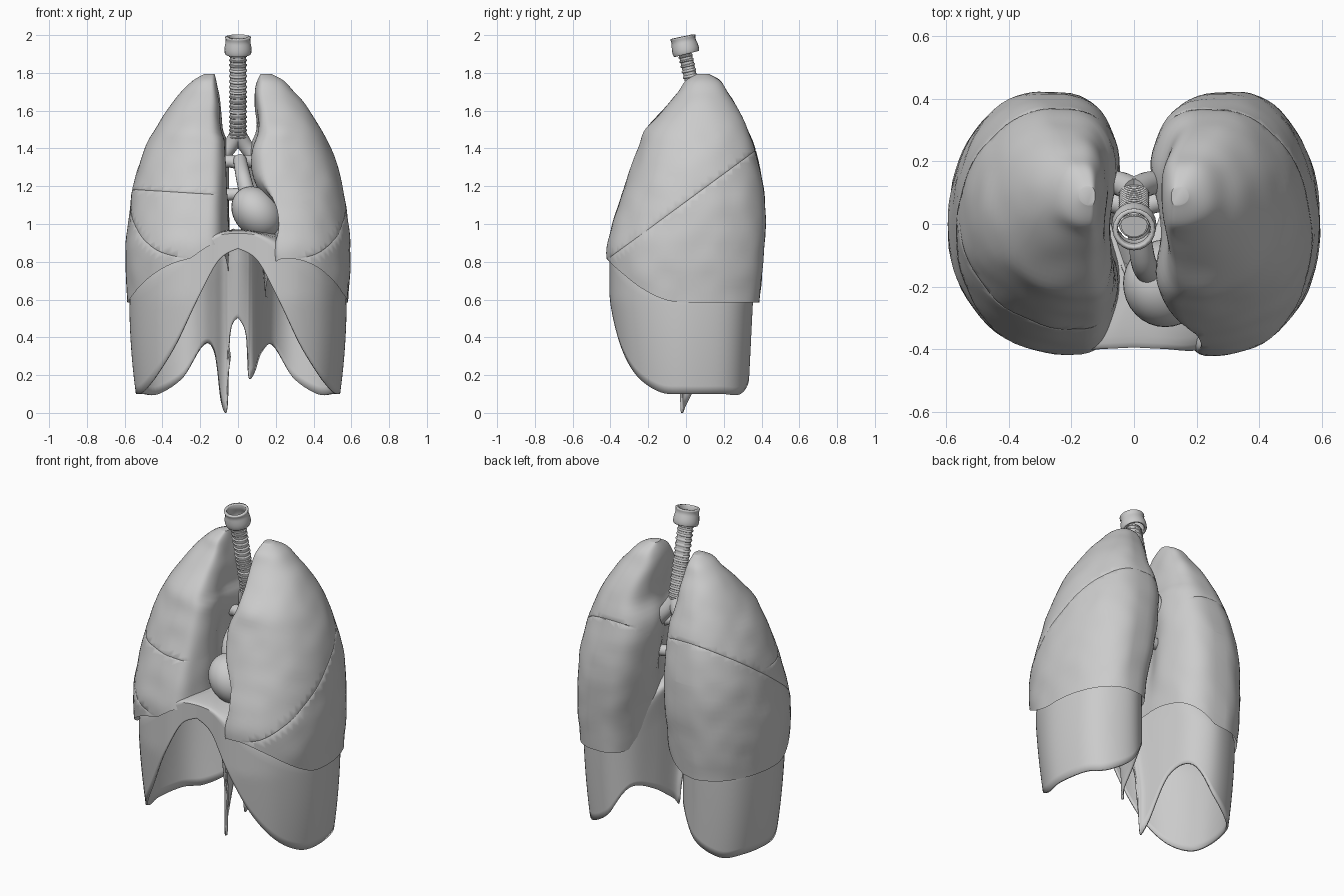
import bpy, bmesh, math
from mathutils import Vector, noise

cube = bpy.data.objects.get("Cube")
if cube:
    bpy.data.objects.remove(cube, do_unlink=True)

grey = bpy.data.materials.new("light_grey")
grey.use_nodes = True
tone = (0.6, 0.6, 0.6, 1)
grey.diffuse_color = tone
grey.node_tree.nodes["Principled BSDF"].inputs["Base Color"].default_value = tone


def finish(name, bm, angle=40):
    bmesh.ops.recalc_face_normals(bm, faces=bm.faces)
    mesh = bpy.data.meshes.new(name)
    bm.to_mesh(mesh)
    bm.free()
    obj = bpy.data.objects.new(name, mesh)
    bpy.context.collection.objects.link(obj)
    mesh.materials.append(grey)
    bpy.ops.object.select_all(action='DESELECT')
    obj.select_set(True)
    bpy.context.view_layer.objects.active = obj
    bpy.ops.object.shade_smooth_by_angle(angle=math.radians(angle))
    return obj


def loft(bm, rings, cap_start=False, cap_end=False):
    rows = [[bm.verts.new(p) for p in ring] for ring in rings]
    n = len(rows[0])
    for low, high in zip(rows, rows[1:]):
        for i in range(n):
            j = (i + 1) % n
            bm.faces.new((low[i], low[j], high[j], high[i]))
    if cap_start:
        bm.faces.new(rows[0])
    if cap_end:
        bm.faces.new(rows[-1])


def spline(points, steps):
    """Catmull-Rom through points of any dimension."""
    out = []
    last = len(points) - 1
    for i in range(last):
        a, b, c, d = (points[max(0, min(last, k))] for k in range(i - 1, i + 3))
        for s in range(steps):
            t = s / steps
            out.append([q + t * (r - p) / 2
                        + t * t * (2 * p - 5 * q + 4 * r - e) / 2
                        + t * t * t * (3 * q - p - 3 * r + e) / 2
                        for p, q, r, e in zip(a, b, c, d)])
    out.append(list(points[-1]))
    return out


def lookup(table, z):
    if z <= table[0][0]:
        return table[0][1]
    for (z0, v0), (z1, v1) in zip(table, table[1:]):
        if z <= z1:
            return v0 + (v1 - v0) * (z - z0) / (z1 - z0)
    return table[-1][1]


def smooth_table(points):
    return spline(points, 6)


def bell(v, centre, width):
    return math.exp(-((v - centre) / width) ** 2)


def dome_ring(rim, centre, f):
    """Shrink a rim toward a raised centre along a quarter ellipse."""
    ring = []
    for p in rim:
        q = centre.lerp(p, f)
        q.z = p.z + (centre.z - p.z) * math.sqrt(1 - f * f)
        ring.append(q)
    return ring


# Lung outlines by height: outer side, front, back, and each inner side
OUTER = smooth_table([(.6, .585), (.8, .597), (1, .584), (1.2, .555), (1.4, .492),
                      (1.6, .38), (1.7, .3), (1.76, .24), (1.795, .175)])
FRONT = smooth_table([(.6, -.39), (.85, -.42), (1, -.39), (1.2, -.325), (1.4, -.255),
                      (1.5, -.215), (1.6, -.125), (1.7, -.04), (1.76, .0), (1.795, .06)])
BACK = smooth_table([(.6, .385), (.8, .41), (1.1, .42), (1.4, .365), (1.6, .28),
                     (1.7, .22), (1.76, .18), (1.795, .12)])
INNER = {1: smooth_table([(.6, .14), (.8, .12), (1, .08), (1.35, .04), (1.5, .09),
                          (1.7, .085), (1.795, .12)]),
         -1: smooth_table([(.6, .06), (.8, .04), (1, .03), (1.4, .04), (1.5, .07),
                           (1.7, .1), (1.795, .125)])}
TOP = 1.795


def lung_point(side, angle, z):
    xo, xi = lookup(OUTER, z), lookup(INNER[side], z)
    yf, yb = lookup(FRONT, z), lookup(BACK, z)
    c, s = math.cos(angle), math.sin(angle)
    # the front bulges nearer the middle than the back
    mid = (xo + xi) / 2 + .18 * (xo - xi) * min(0, s)
    x = mid + (xo - mid) * c if c > 0 else mid - (mid - xi) * (-c) ** .55
    bulge = abs(s) ** (1 if c > 0 else .88)
    y = (yf + yb) / 2 + (yb - yf) / 2 * math.copysign(bulge, s)
    if c < 0:
        # hollow of the root, and the heart notch on one side
        x += .08 * bell(y, 0, .12) * bell(z, 1.15, .3) * -c
        if side > 0:
            x += .14 * bell(z, 1.03, .13) * bell(y, -.28, .2) * min(1, -2 * c)
    return Vector((side * x, y, z))


def lower_border(p):
    rise = max(0, min(1, (-p.y - .02) / .39)) ** 2
    reach = .18 if p.x > 0 else .26
    return .585 + .23 * rise + .16 * max(0, (reach - abs(p.x)) / .22)


def groove(bm, point, normal, keep):
    """Press a narrow fissure into the surface along a plane."""
    point, normal = Vector(point), Vector(normal).normalized()
    for offset in (-.004, 0, .004):
        bmesh.ops.bisect_plane(bm, geom=bm.verts[:] + bm.edges[:] + bm.faces[:],
                               plane_co=point + normal * offset, plane_no=normal)
    bm.normal_update()
    for v in bm.verts:
        if abs((v.co - point).dot(normal)) < 1e-4 and keep(v.co):
            v.co -= v.normal * .003


def make_lung(name, side):
    angles = [math.tau * i / 72 for i in range(72)]
    border = [lower_border(lung_point(side, a, .75)) for a in angles]
    rims = [lung_point(side, a, b) for a, b in zip(angles, border)]
    # hollow base resting over the dome
    centre = Vector((side * .32, 0, 1))
    rings = [dome_ring(rims, centre, f) for f in (.03, .3, .55, .75, .9, .97)]
    for k in range(49):
        t = math.sin(math.pi / 2 * k / 48)
        ring = []
        for a, b in zip(angles, border):
            p = lung_point(side, a, b + (TOP - b) * t)
            out = Vector((math.cos(a) * side, math.sin(a), 0))
            ring.append(p + out * noise.noise(p * 9) * .006)
        rings.append(ring)
    bm = bmesh.new()
    loft(bm, rings, True, True)
    bmesh.ops.recalc_face_normals(bm, faces=bm.faces)
    outside = lambda p: abs(p.x) > .12 and p.z > lower_border(p) + .01
    groove(bm, (0, -.41, .82), (0, -.54, .74), outside)
    if side < 0:
        groove(bm, (0, 0, 1.15), (.06, 0, 1), lambda p: p.y < 0 and outside(p))
    finish(name, bm)


make_lung("left_lung", 1)
make_lung("right_lung", -1)


# Diaphragm: half outline as x, y, lower edge, height where the dome starts
def half_outline(tip):
    return spline([(0, -.395, .87, .95), (.1, -.4, .81, .94), (.2, -.405, .63, .88),
                   (.33, -.378, .37, .78), (.45, -.3, .2, .7), (.54, -.16, .11, .63),
                   (.575, 0, .1, .61), (.54, .2, .1, .61), (.45, .31, .1, .61),
                   (.3, .355, .19, .62), (.18, .29, .36, .66), (.115, .15, .32, .72),
                   (.08, .01, tip + .03, .78), (.055, -.02, tip, .8),
                   (.04, -.025, .42, .8), (0, -.03, .505, .82)], 6)


left_half = half_outline(.19)
right_half = [(-x, y, low, rim) for x, y, low, rim in half_outline(.03)]
outline = left_half + right_half[-2:0:-1]
rings = []
for k in range(13):
    ring = []
    for x, y, low, rim in outline:
        z = low + (rim - low) * k / 12
        taper = max(0, (.6 - z) / .5) * min(1, abs(x) / .3)
        # the middle of the back wall leans forward as it rises
        lean = .1 * bell(x, 0, .12) * max(0, z - .3) / .5 if y > -.1 else 0
        ring.append(Vector((x * (1 - .06 * taper ** 2),
                            y * (1 - (.15 if y < 0 else .07) * taper) - lean, z)))
    rings.append(ring)
hub = Vector((0, -.22, .97))
rings += [dome_ring(rings[12], hub, f) for f in (.97, .9, .78, .6, .4, .2, .03)]
bm = bmesh.new()
loft(bm, rings, cap_end=True)
diaphragm = finish("diaphragm", bm)
shell = diaphragm.modifiers.new("thickness", 'SOLIDIFY')
shell.thickness = .012


def tube(name, points, radius, steps=6, sides=20, capped=True, flat_back=1):
    """Sweep a round section; radius is a function of progress along the path."""
    path = [Vector(p) for p in spline(points, steps)]
    rings = []
    for i, p in enumerate(path):
        along = (path[min(i + 1, len(path) - 1)] - path[max(i - 1, 0)]).normalized()
        across = along.cross(Vector((0, 1, 0))).normalized()
        depth = across.cross(along)
        r = radius(i / (len(path) - 1))
        ring = []
        for k in range(sides):
            c, s = math.cos(math.tau * k / sides), math.sin(math.tau * k / sides)
            if (depth * s).y > 0:
                s *= flat_back
            ring.append(p + across * c * r + depth * s * r)
        rings.append(ring)
    bm = bmesh.new()
    loft(bm, rings, capped, capped)
    return finish(name, bm)


# Windpipe with cartilage rings, and the short collar above
tube("windpipe", [(0, .105, 1.46), (0, .055, 1.68), (0, 0, 1.92)],
     lambda t: .043 + .006 * max(0, math.sin(t * math.tau * 19)) ** .5,
     steps=76, flat_back=.6)
throat = tube("throat_collar", [(0, .002, 1.905), (0, -.003, 1.925),
                                (0, -.01, 1.955), (0, -.018, 1.993)],
              lambda t: .05 + .008 * abs(math.cos(t * math.pi - .9)),
              steps=4, capped=False)
wall = throat.modifiers.new("thickness", 'SOLIDIFY')
wall.thickness = .014

# Paired airways and vessels entering each lung
for word, side in (("left", 1), ("right", -1)):
    tube(word + "_main_airway", [(0, .105, 1.48), (side * .05, .13, 1.4),
                                 (side * .13, .13, 1.31), (side * .25, .1, 1.24)],
         lambda t: .042 - .01 * t)
    tube(word + "_lung_artery", [(.01, .04, 1.32), (side * .07, .07, 1.33),
                                 (side * .22, .08, 1.27)], lambda t: .034)
    tube(word + "_lung_vein", [(.02, .1, 1.16), (side * .1, .11, 1.15),
                               (side * .24, .1, 1.12)], lambda t: .032)
tube("artery_trunk", [(.06, -.16, 1.12), (.03, -.12, 1.24), (.01, .03, 1.34)],
     lambda t: .045 - .01 * t)

# Rounded heart bed filling the notch
bm = bmesh.new()
bmesh.ops.create_uvsphere(bm, u_segments=32, v_segments=20, radius=1)
for v in bm.verts:
    x, y, z = v.co
    v.co = (.1 + .135 * x, -.19 + .14 * y, 1.06 + .135 * z - .03 * x)
finish("heart_bed", bm)
